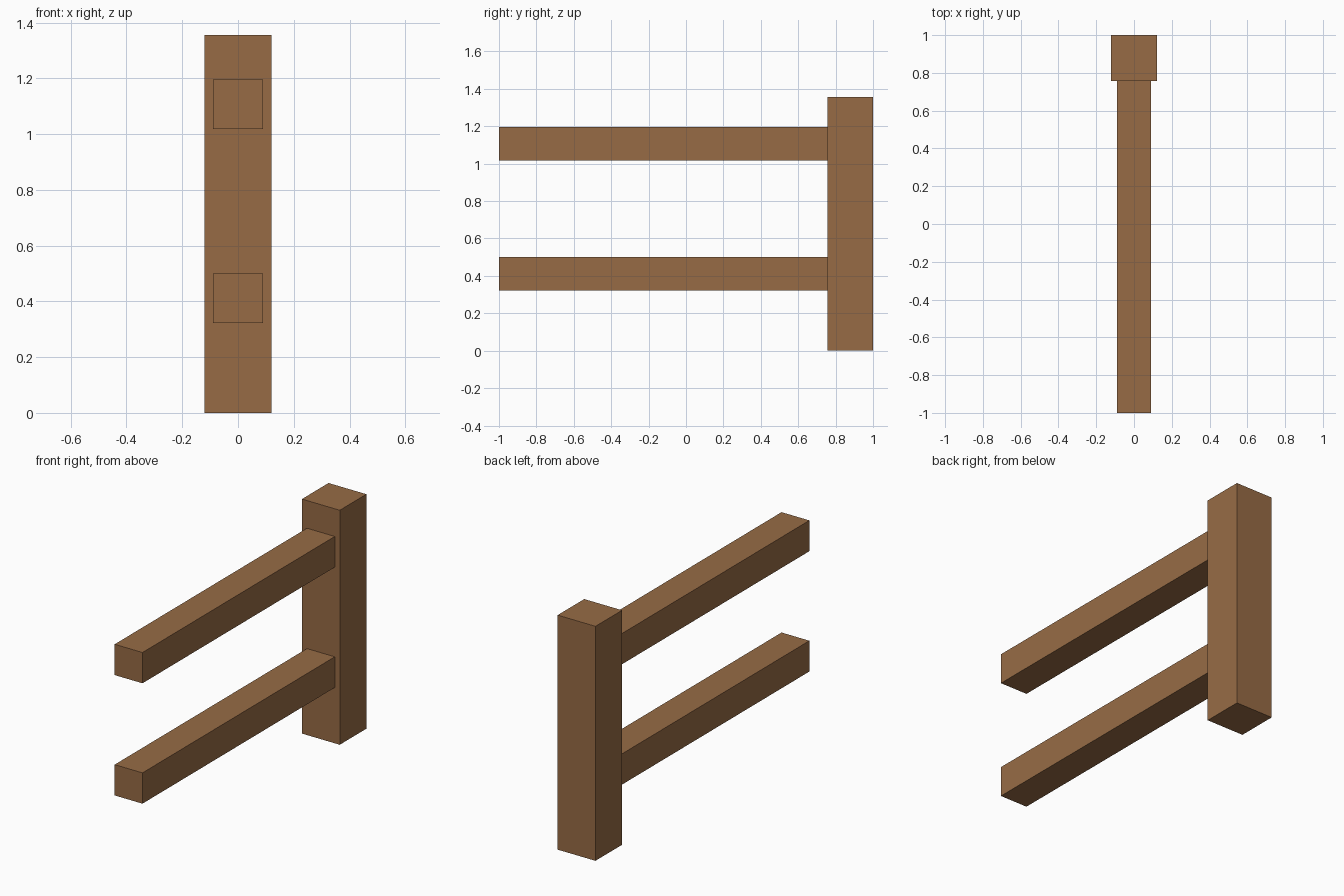
import bpy

cube = bpy.data.objects.get("Cube")
if cube:
    bpy.data.objects.remove(cube, do_unlink=True)

# Brown wood
wood = bpy.data.materials.new("brown_wood")
wood.use_nodes = True
colour = (0.31, 0.148, 0.06, 1)
wood.diffuse_color = colour
wood.node_tree.nodes["Principled BSDF"].inputs["Base Color"].default_value = colour


def beam(name, low, high):
    """Box spanning two opposite corners."""
    bpy.ops.mesh.primitive_cube_add(size=1, location=[(a + b) / 2 for a, b in zip(low, high)])
    obj = bpy.context.object
    obj.name = name
    obj.scale = [b - a for a, b in zip(low, high)]
    bpy.ops.object.transform_apply(location=False, rotation=False, scale=True)
    obj.data.materials.append(wood)
    return obj


# Upright post at the back
POST_FRONT = 0.757
beam("post", (-0.121, POST_FRONT, 0), (0.121, 1, 1.356))

# Two rails running forward from the post
RAIL = 0.178
for name, base in (("lower_rail", 0.322), ("upper_rail", 1.018)):
    beam(name, (-RAIL / 2, -1, base), (RAIL / 2, POST_FRONT, base + RAIL))
